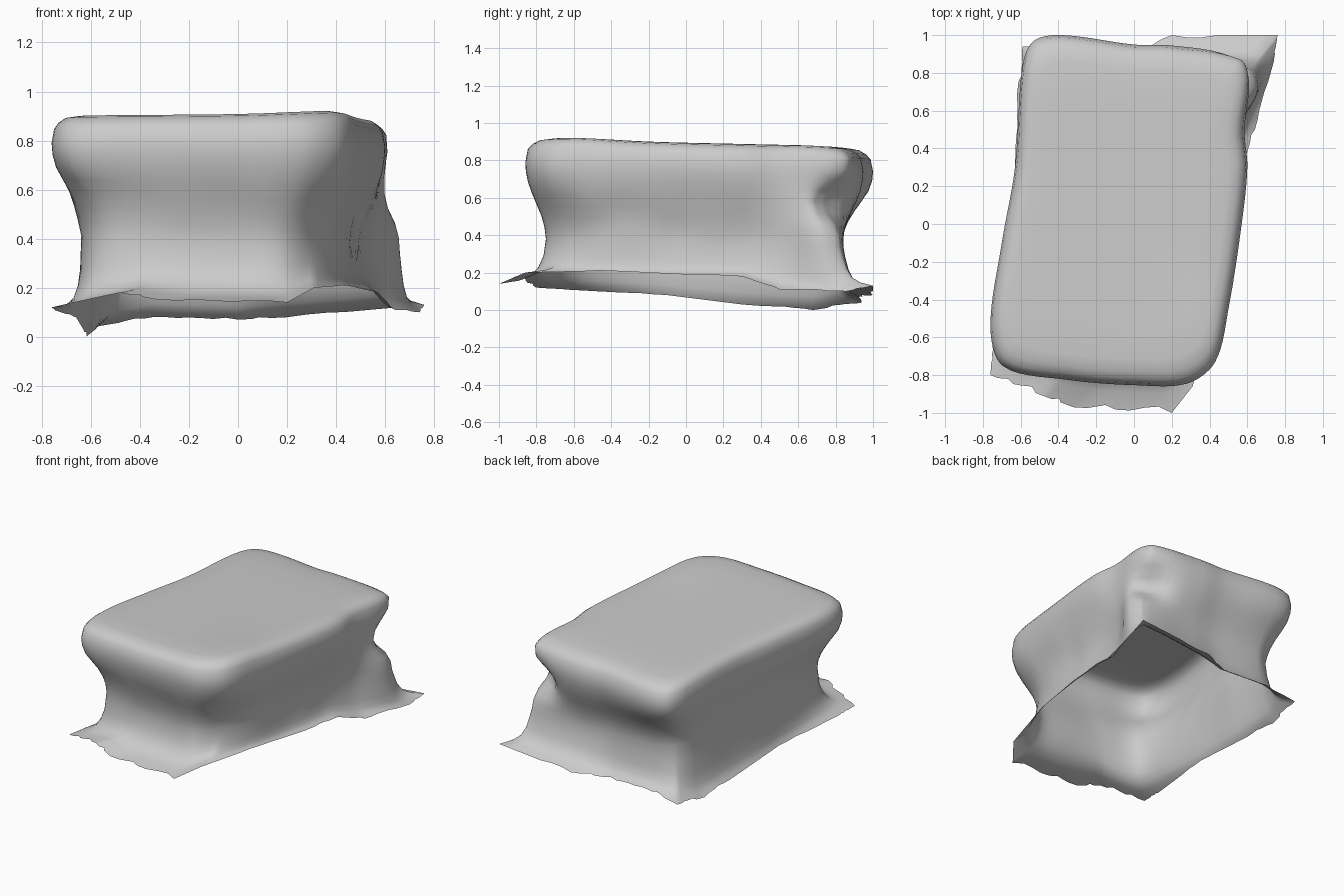
import bpy, bmesh, math, random
from mathutils import Vector, noise

if "Cube" in bpy.data.objects:
    bpy.data.objects.remove(bpy.data.objects["Cube"])

random.seed(4)
STEPS = 7  # samples between neighbouring outline points

# Matching outlines, anticlockwise from the front left corner
TOP = [(-.76, -.55), (-.69, -.755), (-.35, -.825), (0, -.853), (.28, -.845), (.43, -.73),
       (.50, -.45), (.57, 0), (.60, .3), (.585, .5), (.615, .78), (.57, .885),
       (.2, .945), (0, .95), (-.38, 1.0), (-.53, .97), (-.59, .84), (-.63, .3), (-.70, -.1)]
WAIST = [(-.63, -.5), (-.56, -.66), (-.33, -.73), (0, -.745), (.18, -.735), (.31, -.62),
         (.41, -.41), (.475, 0), (.505, .3), (.55, .5), (.66, .72), (.62, .83),
         (.2, .83), (0, .82), (-.36, .83), (-.47, .78), (-.53, .67), (-.58, .3), (-.63, -.1)]
RIM = [(-.75, -.65, .11), (-.76, -.8, .12), (-.48, -.91, .18), (-.32, -.97, .15),
       (.2, -1.0, .14), (.31, -.86, .2), (.44, -.42, .21), (.53, 0, .19), (.57, .3, .18),
       (.64, .5, .11), (.74, .86, .1), (.76, 1.0, .13), (.2, 1.0, .08), (0, .92, .07),
       (-.35, .93, .08), (-.59, .94, .04), (-.62, .68, 0), (-.63, .3, .03), (-.66, -.1, .08)]


def sample(points, smooth=True):
    """Closed curve through the points: Catmull-Rom, or straight runs."""
    pts = [Vector(p).to_3d() for p in points]
    n, out = len(pts), []
    for i in range(n):
        a, b, c, d = (pts[(i + k) % n] for k in (-1, 0, 1, 2))
        if smooth:  # tangents limited by neighbouring spans avoid overshoot
            span = (c - b).length
            m1 = (c - a) * span / ((c - b).length + (b - a).length)
            m2 = (d - b) * span / ((d - c).length + (c - b).length)
        else:
            m1 = m2 = c - b
        for s in range(STEPS):
            t = s / STEPS
            out.append(b * (2*t**3 - 3*t*t + 1) + m1 * (t**3 - 2*t*t + t)
                       + c * (3*t*t - 2*t**3) + m2 * (t**3 - t*t))
    return out


top, waist, rim = sample(TOP), sample(WAIST), sample(RIM, False)
centre = Vector((-.07, .05, 0))
rings = []


def top_z(p):
    bump = .015 * math.exp(-((p.x - .4) ** 2 + (p.y + .6) ** 2) / .08)
    return .893 - .022 * p.y + .004 * p.x - .03 * max(0, p.y - .7) + bump


# Nearly flat top and its rounded edge: scale, drop below the top plane
for scale, drop in [(.25, 0), (.5, 0), (.7, 0), (.85, .002), (.92, .01), (.96, .03), (.985, .055)]:
    ring = []
    for p in top:
        q = centre + (p - centre) * scale
        q.z = top_z(q) - drop
        ring.append(q)
    rings.append(ring)

# Concave walls: share of waist outline, height
for mix, z in [(0, .79), (.03, .74), (.14, .68), (.34, .62), (.57, .56), (.79, .5), (.93, .44), (1, .38)]:
    ring = []
    for a, b in zip(top, waist):
        q = a.lerp(b, mix)
        q.z = z - max(0, q.y) * .05 + max(0, -q.x) * .05 * min(1, mix * 2)
        # Deep dent below the back right corner
        near = math.exp(-((q.x - .62) ** 2 + (q.y - .88) ** 2) / .03)
        dent = near * math.exp(-((q.z - .58) / .12) ** 2)
        q += Vector((-.08, -.13, 0)) * dent
        n = noise.noise(q * 5)
        q += Vector((n, n * .3, 0)) * .012 * min(1, mix * 2)
        ring.append(q)
    rings.append(ring)

# Flared skirt: share of rim outline, share of height left above the rim
for mix, left in [(.06, .7), (.17, .42), (.34, .2), (.6, .08), (1, 0)]:
    ring = []
    for a, b in zip(waist, rim):
        q = a.lerp(b, mix)
        q.z = b.z + (.35 - b.z) * left
        ring.append(q)
    rings.append(ring)

# Ragged edge: pull some rim points inwards
for i, q in enumerate(rings[-1]):
    if i % STEPS and random.random() < .25:
        inner = rings[-2][i]
        rings[-1][i] = q.lerp(inner, random.uniform(.1, .3))

# Loft the rings into one open shell
bm = bmesh.new()
loops = [[bm.verts.new(p) for p in ring] for ring in rings]
centre.z = top_z(centre)
pole = bm.verts.new(centre)
count = len(top)
for i in range(count):
    j = (i + 1) % count
    bm.faces.new((pole, loops[0][i], loops[0][j]))
    for up, low in zip(loops, loops[1:]):
        bm.faces.new((up[i], low[i], low[j], up[j]))
for f in bm.faces:
    f.smooth = True
mesh = bpy.data.meshes.new("padded_block_shell")
bm.to_mesh(mesh)
bm.free()
obj = bpy.data.objects.new("padded_block_shell", mesh)
bpy.context.collection.objects.link(obj)
